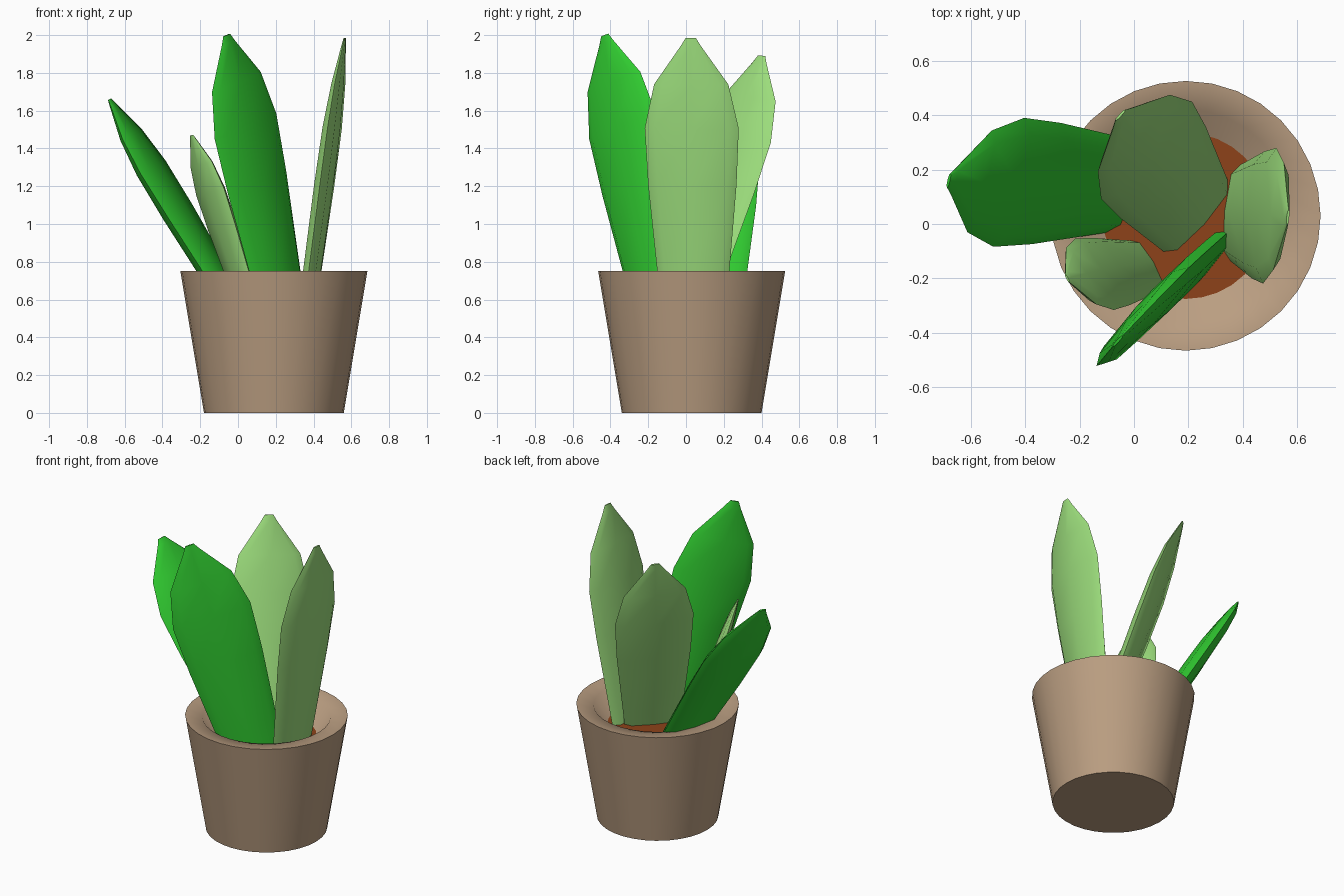
import bpy, bmesh, math
from mathutils import Vector

if "Cube" in bpy.data.objects:
    bpy.data.objects.remove(bpy.data.objects["Cube"])


def material(name, rgb):
    m = bpy.data.materials.new(name)
    m.diffuse_color = (*rgb, 1)
    m.use_nodes = True
    m.node_tree.nodes["Principled BSDF"].inputs["Base Color"].default_value = m.diffuse_color
    return m


POT = material("clay", (0.49, 0.34, 0.22))
SOIL = material("soil", (0.27, 0.055, 0.01))
GREEN = material("deep_green", (0.03, 0.60, 0.03))
LIGHT = material("light_green", (0.33, 0.72, 0.20))
CX, CY = 0.19, 0.03


def loft(name, rings, mat, angle):
    """Skin a list of equal-length vertex rings and cap both ends."""
    bm = bmesh.new()
    rows = [[bm.verts.new(p) for p in ring] for ring in rings]
    n = len(rows[0])
    for a, b in zip(rows, rows[1:]):
        for i in range(n):
            j = (i + 1) % n
            bm.faces.new((a[i], a[j], b[j], b[i]))
    bm.faces.new(rows[0][::-1])
    bm.faces.new(rows[-1])
    bmesh.ops.recalc_face_normals(bm, faces=bm.faces)
    me = bpy.data.meshes.new(name)
    bm.to_mesh(me)
    bm.free()
    ob = bpy.data.objects.new(name, me)
    bpy.context.collection.objects.link(ob)
    me.materials.append(mat)
    bpy.ops.object.select_all(action='DESELECT')
    ob.select_set(True)
    bpy.context.view_layer.objects.active = ob
    bpy.ops.object.shade_smooth_by_angle(angle=math.radians(angle))
    return ob


def circle(r, z, n=32):
    return [(CX + r * math.cos(2 * math.pi * i / n),
             CY + r * math.sin(2 * math.pi * i / n), z) for i in range(n)]


# Pot: tapered wall, flat rim, sloping inner wall
loft("pot", [circle(r, z) for r, z in
             ((0.37, 0), (0.495, 0.75), (0.39, 0.74), (0.30, 0.61))], POT, 80)

# Soil disc
loft("soil", [circle(0.29, 0.58), circle(0.305, 0.62)], SOIL, 30)

# Leaf: position along length, width factor, thickness factor
PROFILE = ((-0.12, 0.66, 0.85), (0.1, 0.77, 0.95), (0.43, 0.94, 1.0),
           (0.65, 1.0, 0.9), (0.82, 0.79, 0.62), (0.97, 0.21, 0.22), (1.0, 0.11, 0.1))
SECTION = ((1, 0), (0.78, 0.75), (0, 1), (-0.78, 0.75),
           (-1, 0), (-0.78, -0.75), (0, -1), (0.78, -0.75))


def leaf(name, base, tip, across, width, thick, mat):
    base, tip = Vector(base), Vector(tip)
    axis = (tip - base).normalized()
    side = Vector((*across, 0))
    side = (side - axis * side.dot(axis)).normalized()
    normal = axis.cross(side)
    rings = []
    for t, w, h in PROFILE:
        c = base.lerp(tip, t)
        rings.append([c + side * (u * w * width / 2) + normal * (v * h * thick / 2)
                      for u, v in SECTION])
    loft(name, rings, mat, 50)


leaf("front_leaf", (0.225, -0.16, 0.62), (-0.06, -0.43, 2.0), (0.68, 0.73), 0.50, 0.10, GREEN)
leaf("right_leaf", (0.375, 0.04, 0.62), (0.565, 0.025, 1.985), (0.1, 1), 0.50, 0.095, LIGHT)
leaf("back_leaf", (0.225, 0.03, 0.62), (-0.05, 0.40, 1.89), (0.67, 0.75), 0.49, 0.095, LIGHT)
leaf("left_leaf", (-0.05, 0.14, 0.62), (-0.68, 0.16, 1.66), (0.30, 0.95), 0.49, 0.11, GREEN)
leaf("small_leaf", (0.04, -0.155, 0.62), (-0.245, -0.20, 1.47), (0.5, -0.85), 0.30, 0.075, LIGHT)
